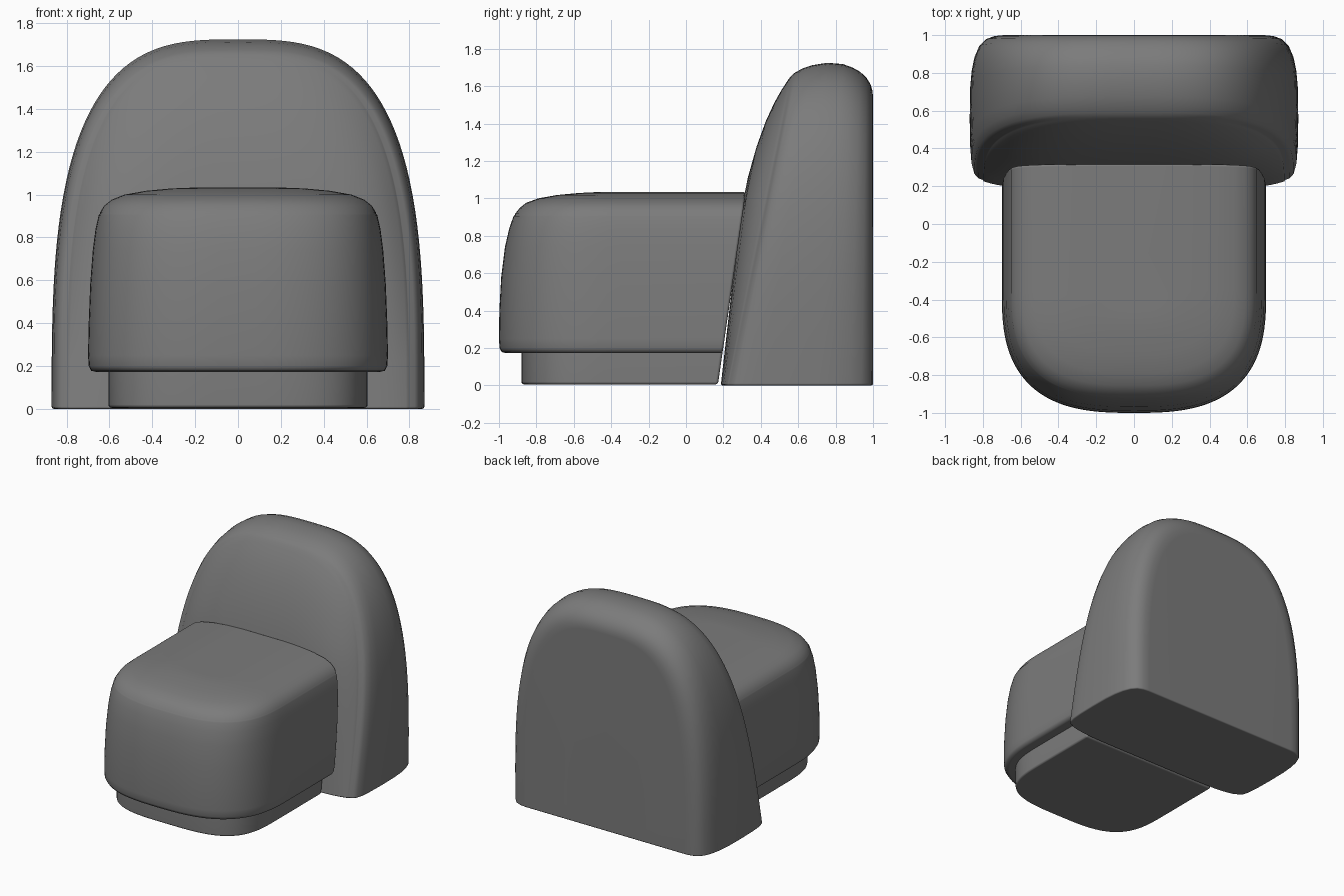
import bpy
import bmesh
from math import sin, cos, pi

cube = bpy.data.objects.get("Cube")
if cube:
    bpy.data.objects.remove(cube, do_unlink=True)

GREY = (0.2, 0.2, 0.2, 1)
fabric = bpy.data.materials.new("grey_fabric")
fabric.use_nodes = True
fabric.diffuse_color = GREY
shader = fabric.node_tree.nodes["Principled BSDF"]
shader.inputs["Base Color"].default_value = GREY
shader.inputs["Roughness"].default_value = 0.8


def half_superellipse(a, b, power, steps=64):
    """Points from (a, 0) over (0, b) to (-a, 0)."""
    points = []
    for i in range(steps + 1):
        t = pi * i / steps
        c, s = cos(t), max(sin(t), 0)
        if i in (0, steps):
            s = 0
        x = a * abs(c) ** (2 / power) * (1 if c > 0 else -1)
        points.append((x, b * s ** (2 / power)))
    return points


def loft(name, rings, bevel):
    """Skin open rings, cap both ends and close the open side."""
    bm = bmesh.new()
    rows = [[bm.verts.new(p) for p in ring] for ring in rings]
    for a, b in zip(rows, rows[1:]):
        for i in range(len(a) - 1):
            bm.faces.new((a[i], a[i + 1], b[i + 1], b[i]))
    bm.faces.new(rows[0])
    bm.faces.new(rows[-1])
    bm.faces.new([r[0] for r in rows] + [r[-1] for r in reversed(rows)])
    bmesh.ops.recalc_face_normals(bm, faces=bm.faces)
    for face in bm.faces:
        face.smooth = True
    mesh = bpy.data.meshes.new(name)
    bm.to_mesh(mesh)
    bm.free()
    mesh.materials.append(fabric)
    obj = bpy.data.objects.new(name, mesh)
    bpy.context.collection.objects.link(obj)
    mod = obj.modifiers.new("soft_edges", "BEVEL")
    mod.width = bevel
    mod.segments = 3
    mod.limit_method = "ANGLE"
    mod.angle_limit = 0.9
    obj.modifiers.new("normals", "WEIGHTED_NORMAL").keep_sharp = True
    return obj


def u_ring(width, front, z, power):
    """Plan outline: straight sides, rounded front, open sloping rear."""
    rear = 0.17 + 0.145 * z
    bend = -0.35
    arc = [(x, bend - y, z) for x, y in half_superellipse(width, bend - front, power)]
    return [(width, rear, z)] + arc + [(-width, rear, z)]


# Plinth
loft("base", [u_ring(0.605, -0.88, z, 3.4) for z in (0.005, 0.1, 0.2)], 0.015)

# Seat cushion: half width, front edge, height; the step near 0.91 is the seam
seat_profile = [
    (0.66, -0.96, 0.172), (0.685, -0.985, 0.178), (0.697, -0.997, 0.2),
    (0.70, -1.0, 0.25), (0.697, -0.998, 0.4), (0.69, -0.988, 0.58),
    (0.678, -0.968, 0.74), (0.665, -0.945, 0.84), (0.65, -0.922, 0.905),
    (0.644, -0.914, 0.911), (0.643, -0.913, 0.918), (0.625, -0.89, 0.948),
    (0.59, -0.855, 0.976), (0.53, -0.79, 1.0), (0.43, -0.69, 1.018),
    (0.31, -0.57, 1.029), (0.18, -0.47, 1.034),
]
loft("seat", [u_ring(w, f, z, 2.8) for w, f, z in seat_profile], 0.02)


# Backrest: padded front panel, rounded rim and flat rear
def seam_y(z):
    return 0.225 + 0.205 * z


rings = []
for s in (0.1, 0.25, 0.4, 0.55, 0.67, 0.77, 0.85, 0.91, 0.95, 0.98, 0.995):
    ring = []
    for x, z in half_superellipse(0.80 * s, 1.66 * s, 3.1):
        puff = 0.13 * (1 - s ** 7) * min(1, 0.3 + 0.7 * z)
        ring.append((x, seam_y(z) - puff, z))
    rings.append(ring)

# Rim: half width, height, share of the depth
rim_profile = [
    (0.80, 1.66, 0.008), (0.825, 1.667, 0.02), (0.845, 1.677, 0.05),
    (0.860, 1.695, 0.12), (0.867, 1.712, 0.23), (0.87, 1.725, 0.42),
    (0.868, 1.718, 0.62), (0.86, 1.70, 0.74), (0.845, 1.677, 0.84),
    (0.82, 1.645, 0.92), (0.785, 1.61, 0.97), (0.74, 1.575, 0.993),
    (0.69, 1.54, 1.0), (0.35, 0.8, 1.0),
]
for w, h, u in rim_profile:
    rings.append([(x, seam_y(z) * (1 - u) + u, z)
                  for x, z in half_superellipse(w, h, 3.1)])
loft("backrest", rings, 0.02)
